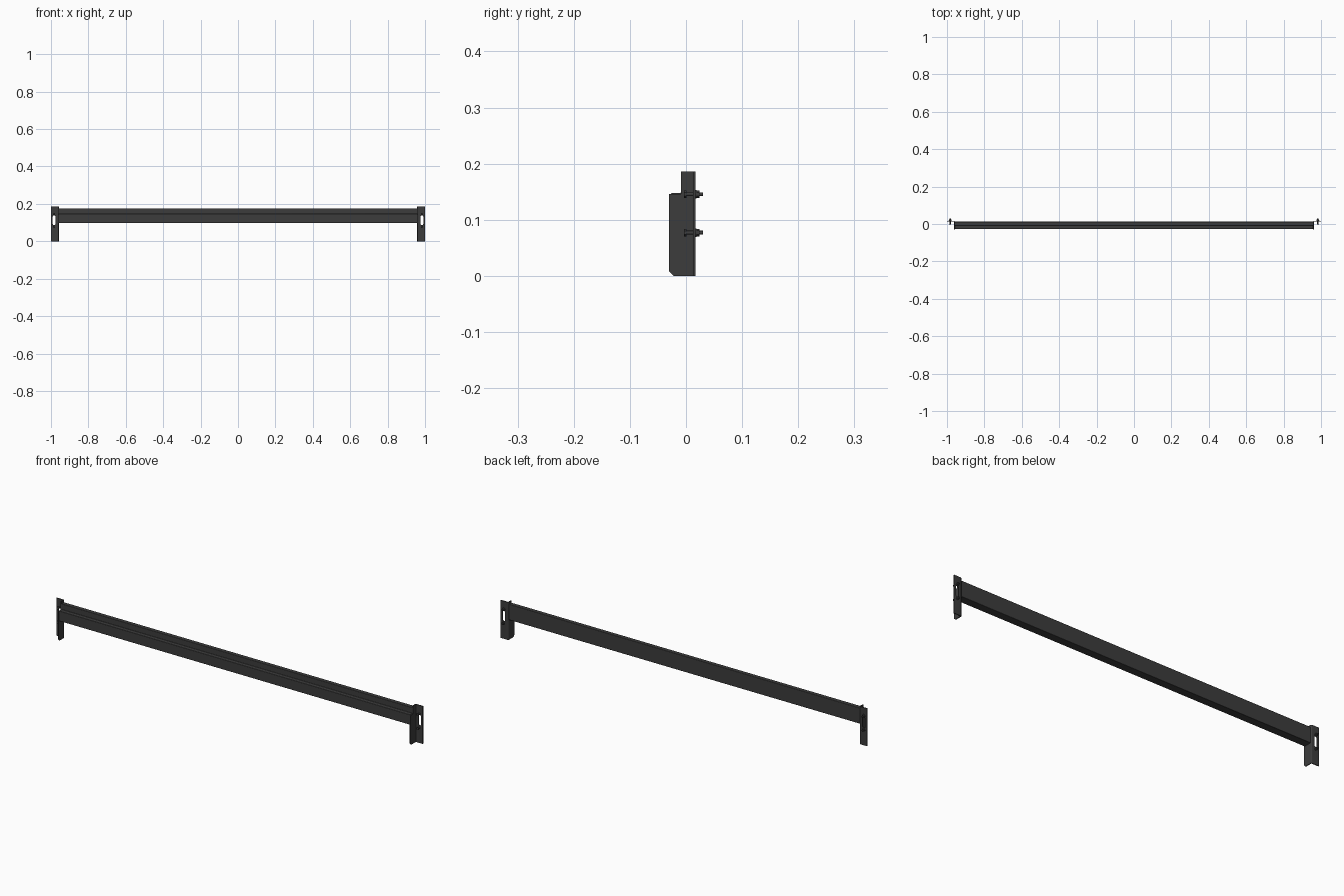
import bpy, bmesh, math
from mathutils import Vector, Matrix

if "Cube" in bpy.data.objects:
    bpy.data.objects.remove(bpy.data.objects["Cube"])

paint = bpy.data.materials.new("dark_paint")
paint.diffuse_color = (0.045, 0.045, 0.045, 1)
paint.use_nodes = True
paint.node_tree.nodes["Principled BSDF"].inputs["Base Color"].default_value = paint.diffuse_color


def prism(name, points, extrude):
    """Extrude a closed 3D outline along a vector into a solid."""
    bm = bmesh.new()
    face = bm.faces.new([bm.verts.new(p) for p in points])
    top = bmesh.ops.extrude_face_region(bm, geom=[face])["geom"]
    bmesh.ops.translate(bm, vec=Vector(extrude),
                        verts=[v for v in top if isinstance(v, bmesh.types.BMVert)])
    bmesh.ops.recalc_face_normals(bm, faces=bm.faces)
    return finish(name, bm)


def finish(name, bm):
    mesh = bpy.data.meshes.new(name)
    bm.to_mesh(mesh)
    bm.free()
    mesh.materials.append(paint)
    obj = bpy.data.objects.new(name, mesh)
    bpy.context.collection.objects.link(obj)
    return obj


def arc(cx, cy, r, a0, a1, n):
    steps = [math.radians(a0 + (a1 - a0) * i / n) for i in range(n + 1)]
    return [(cx + r * math.cos(a), cy + r * math.sin(a)) for a in steps]


def smooth(obj):
    bpy.ops.object.select_all(action='DESELECT')
    obj.select_set(True)
    bpy.context.view_layer.objects.active = obj
    bpy.ops.object.shade_smooth_by_angle(angle=math.radians(35))


def cut(obj, cutter):
    mod = obj.modifiers.new("cut", 'BOOLEAN')
    mod.operation = 'DIFFERENCE'
    mod.solver = 'EXACT'
    mod.object = cutter
    bpy.context.view_layer.objects.active = obj
    bpy.ops.object.modifier_apply(modifier="cut")
    bpy.data.objects.remove(cutter)


# Stepped beam, with rounded long edges
END = 0.959
section = [(-0.027, 0.098), (0.013, 0.098), (0.013, 0.176),
           (-0.008, 0.176), (-0.008, 0.148), (-0.027, 0.148)]
beam = prism("step_beam", [(-END, y, z) for y, z in section], (2 * END, 0, 0))
bev = beam.modifiers.new("rounded_edges", 'BEVEL')
bev.width, bev.segments, bev.limit_method = 0.0025, 3, 'ANGLE'
smooth(beam)

# Bent angle connector: side flange, rounded bend, back plate
X0, X1, Y0, Y1, T, R = 0.958, 1.0, -0.03, 0.0168, 0.0042, 0.006
angle = [(X0, Y0)] + arc(X0 + R, Y1 - R, R, 180, 90, 5)
angle += [(X1, Y1), (X1, Y1 - T)] + arc(X0 + R, Y1 - R, R - T, 90, 180, 5) + [(X0 + T, Y0)]
connector = prism("end_connector", [(x, y, 0) for x, y in angle], (0, 0, 0.186))

# Top notch and bottom corner chamfer of the flange
notch = [(-0.05, 0.146), (-0.009, 0.146), (-0.009, 0.25), (-0.05, 0.25)]
chamfer = [(-0.05, -0.02), (-0.002, -0.02), (-0.05, 0.028)]
for outline in (notch, chamfer):
    cut(connector, prism("cutter", [(0.9, y, z) for y, z in outline], (0.2, 0, 0)))

# Round-ended slot in the back plate
SX, SR = 0.983, 0.0075
slot = arc(SX, 0.1315, SR, 0, 180, 8) + arc(SX, 0.0935, SR, 180, 360, 8)
cut(connector, prism("cutter", [(x, -0.01, z) for x, z in slot], (0, 0.05, 0)))
smooth(connector)


def lathe(name, x, z, profile, sides=16):
    """Stack of coaxial discs along y: (y start, y end, radius, sides)."""
    bm = bmesh.new()
    for y0, y1, r, n in profile:
        bmesh.ops.create_cone(
            bm, cap_ends=True, segments=n, radius1=r, radius2=r, depth=y1 - y0,
            matrix=Matrix.Translation((x, (y0 + y1) / 2, z)) @ Matrix.Rotation(math.pi / 2, 4, 'X'))
    return finish(name, bm)


# Fixing bolts: head, shank, washer, nut
parts = [connector]
for label, z in (("upper", 0.1455), ("lower", 0.077)):
    bolt = lathe(label + "_bolt", SX, z, [
        (-0.004, 0.001, 0.0065, 6), (0.001, 0.030, 0.0035, 16),
        (0.0168, 0.0185, 0.0078, 16), (0.0185, 0.0245, 0.0070, 6)])
    smooth(bolt)
    parts.append(bolt)

# Repeat the end hardware on the other end
for obj in parts:
    obj.modifiers.new("other_end", 'MIRROR').use_axis[0] = True
